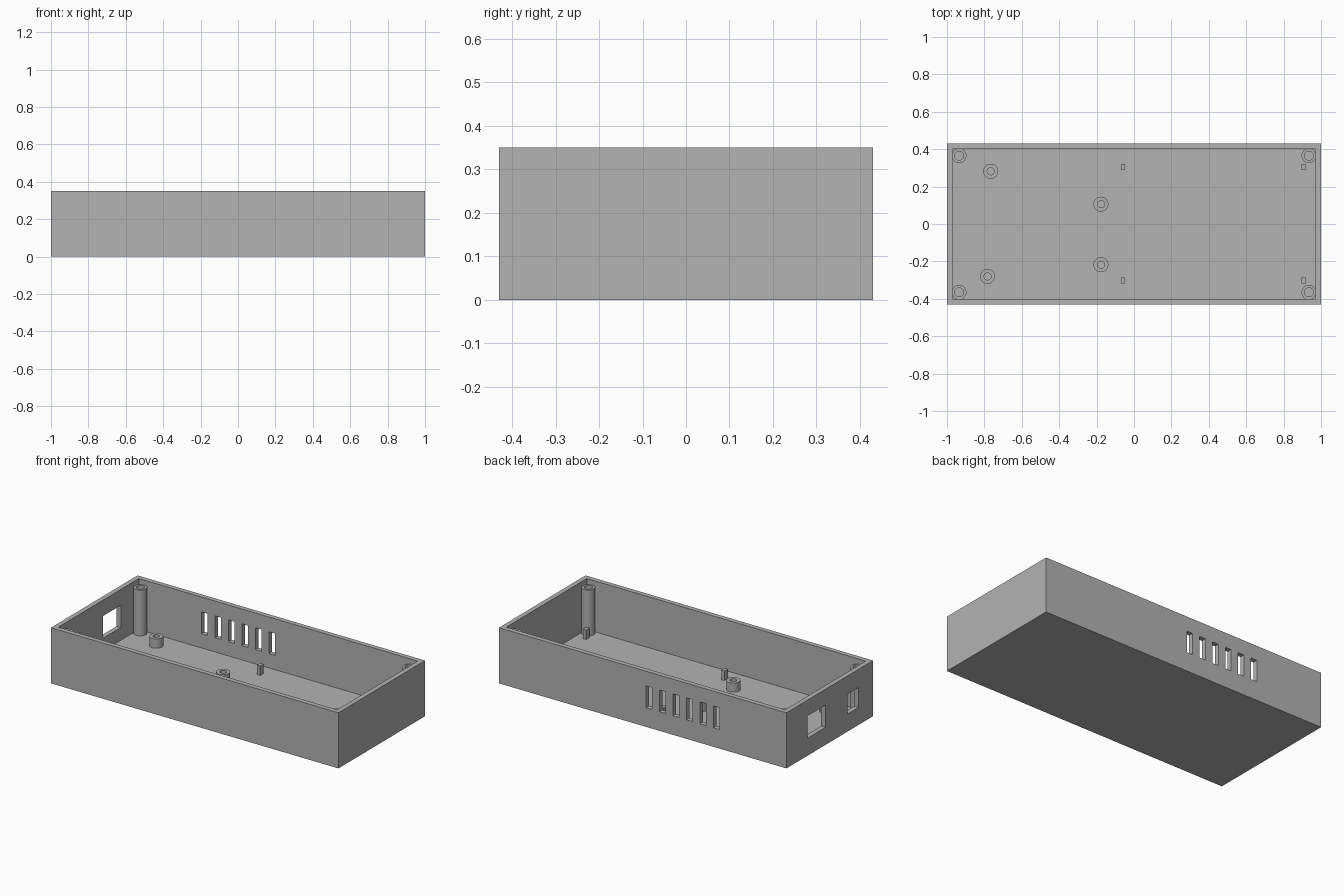
import bpy, bmesh, math
from mathutils import Matrix, Vector

if "Cube" in bpy.data.objects:
    bpy.data.objects.remove(bpy.data.objects["Cube"], do_unlink=True)

L, W, H = 2.0, 0.86, 0.35   # outer size
T = 0.03                    # wall and floor thickness

grey = bpy.data.materials.new("grey plastic")
grey.use_nodes = True
colour = (0.45, 0.45, 0.45, 1)
grey.diffuse_color = colour
grey.node_tree.nodes["Principled BSDF"].inputs["Base Color"].default_value = colour


def finish(name, bm):
    mesh = bpy.data.meshes.new(name)
    bmesh.ops.recalc_face_normals(bm, faces=bm.faces)
    bm.to_mesh(mesh)
    bm.free()
    mesh.materials.append(grey)
    obj = bpy.data.objects.new(name, mesh)
    bpy.context.collection.objects.link(obj)
    return obj


def box(name, lo, hi):
    lo, hi = Vector(lo), Vector(hi)
    bm = bmesh.new()
    bmesh.ops.create_cube(bm, size=1, matrix=Matrix.Translation((lo + hi) / 2)
                          @ Matrix.Diagonal((*(hi - lo), 1)))
    return finish(name, bm)


def cut(target, cutter):
    mod = target.modifiers.new("cut", "BOOLEAN")
    mod.operation, mod.solver, mod.object = "DIFFERENCE", "EXACT", cutter
    bpy.context.view_layer.objects.active = target
    bpy.ops.object.modifier_apply(modifier=mod.name)
    bpy.data.objects.remove(cutter, do_unlink=True)


def tube(name, x, y, radius, bore, top):
    # lathed profile: outer wall, top ring, blind bore
    bm = bmesh.new()
    base = T - 0.01
    profile = [(0, base), (radius, base), (radius, top), (bore, top), (bore, T + 0.005), (0, T + 0.005)]
    verts = [bm.verts.new((r, 0, z)) for r, z in profile]
    edges = [bm.edges.new(pair) for pair in zip(verts, verts[1:])]
    bmesh.ops.spin(bm, geom=verts + edges, cent=(0, 0, 0), axis=(0, 0, 1),
                   angle=math.tau, steps=32)
    bmesh.ops.remove_doubles(bm, verts=bm.verts, dist=0.0005)
    bmesh.ops.translate(bm, verts=bm.verts, vec=(x, y, 0))
    obj = finish(name, bm)
    bpy.ops.object.select_all(action="DESELECT")
    obj.select_set(True)
    bpy.context.view_layer.objects.active = obj
    bpy.ops.object.shade_smooth_by_angle(angle=math.radians(35))


# Open tray
tray = box("tray", (-L / 2, -W / 2, 0), (L / 2, W / 2, H))
cut(tray, box("cavity", (T - L / 2, T - W / 2, T), (L / 2 - T, W / 2 - T, H + 0.1)))

# Vent slots in the back wall
for i in range(6):
    x = -0.512 + i * 0.0935
    cut(tray, box("slot", (x - 0.021, W / 2 - 0.06, 0.12), (x + 0.021, W / 2 + 0.05, 0.257)))

# Connector openings in the end wall
for y0, y1, z1 in ((0.042, 0.221, 0.25), (-0.286, -0.176, 0.235)):
    cut(tray, box("opening", (-L / 2 - 0.05, y0, 0.11), (-L / 2 + 0.06, y1, z1)))

# Tall screw posts in the corners
for sx, sx_name in ((-1, "right"), (1, "left")):
    for sy, sy_name in ((-1, "front"), (1, "back")):
        tube(f"{sy_name}_{sx_name}_screw_post", sx * 0.935, sy * 0.365, 0.039, 0.024, 0.318)

# Short board standoffs
for i, (x, y) in enumerate(((-0.766, 0.282), (-0.783, -0.28), (-0.177, 0.106), (-0.177, -0.218))):
    tube(f"board_standoff_{i + 1}", x, y, 0.04, 0.019, 0.088)

# Square locating pegs
for x, x_name in ((-0.058, "middle"), (0.906, "end")):
    for y, y_name in ((-0.302, "front"), (0.305, "back")):
        box(f"{y_name}_{x_name}_peg", (x - 0.011, y - 0.017, T - 0.01), (x + 0.011, y + 0.017, 0.09))
